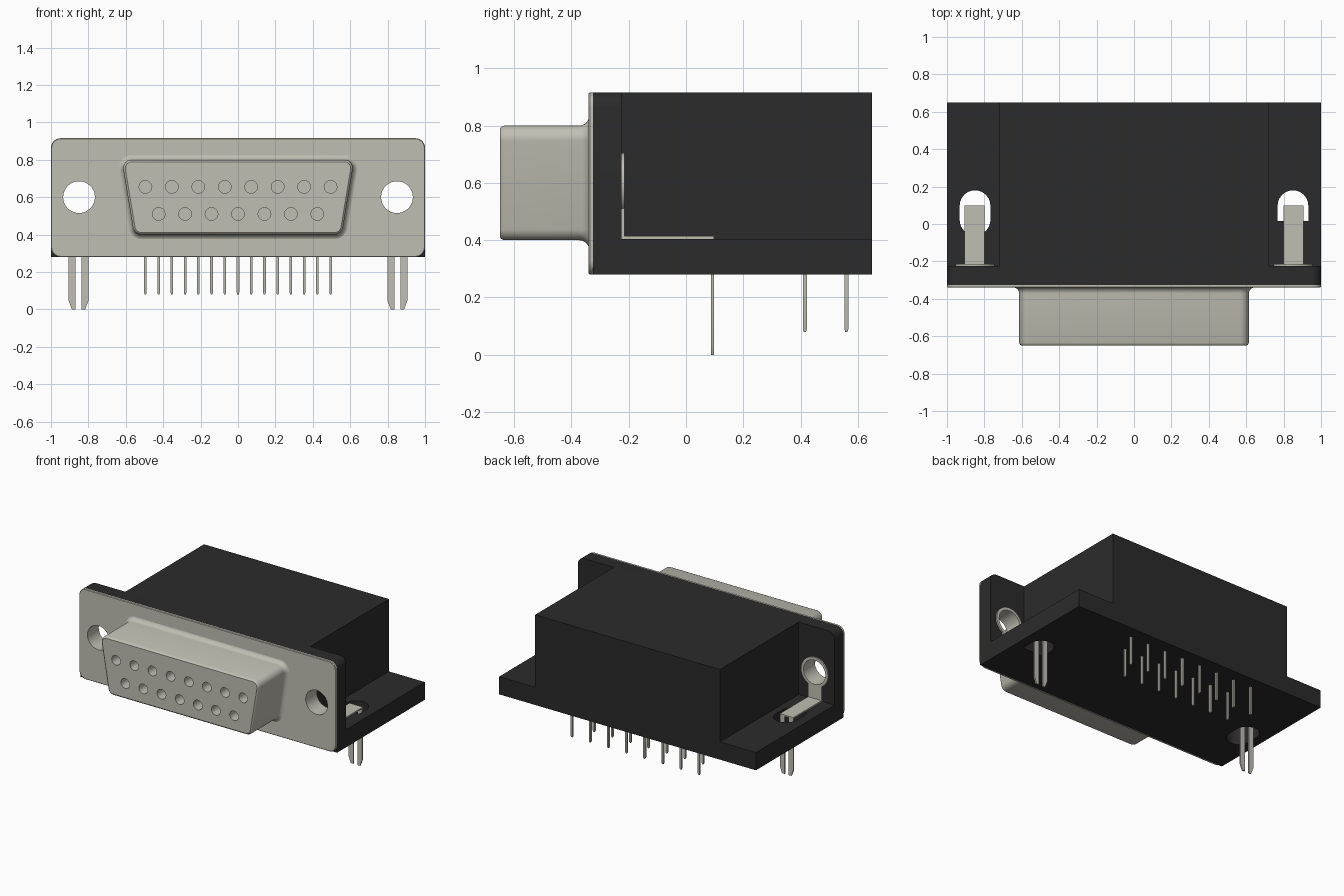
import bpy, bmesh, math
from mathutils import Vector

if "Cube" in bpy.data.objects:
    bpy.data.objects.remove(bpy.data.objects["Cube"])


def material(name, rgb):
    m = bpy.data.materials.new(name)
    m.use_nodes = True
    color = (*rgb, 1)
    m.diffuse_color = color
    bsdf = m.node_tree.nodes["Principled BSDF"]
    bsdf.inputs["Base Color"].default_value = color
    bsdf.inputs["Roughness"].default_value = 0.6
    return m


METAL = material("warm grey metal", (0.53, 0.52, 0.45))
BLACK = material("black plastic", (0.024, 0.024, 0.024))


def loft(name, rings, mat, closed=False):
    """Skin matching rings of points; cap the ends unless closed."""
    bm = bmesh.new()
    vs = [[bm.verts.new(p) for p in ring] for ring in rings]
    n = len(vs[0])
    for k in range(len(vs) if closed else len(vs) - 1):
        a, b = vs[k], vs[(k + 1) % len(vs)]
        for i in range(n):
            j = (i + 1) % n
            bm.faces.new((a[i], a[j], b[j], b[i]))
    if not closed:
        bm.faces.new(vs[0])
        bm.faces.new(vs[-1])
    bmesh.ops.recalc_face_normals(bm, faces=bm.faces)
    mesh = bpy.data.meshes.new(name)
    bm.to_mesh(mesh)
    bm.free()
    mesh.materials.append(mat)
    ob = bpy.data.objects.new(name, mesh)
    bpy.context.collection.objects.link(ob)
    return ob


def in_xz(pts, y):
    return [(p[0], y, p[1]) for p in pts]


def in_xy(pts, z):
    return [(p[0], p[1], z) for p in pts]


def rect(x0, x1, y0, y1):
    return [(x0, y0), (x1, y0), (x1, y1), (x0, y1)]


def circle(x, y, r, n=32):
    return [(x + r * math.cos(math.tau * i / n), y + r * math.sin(math.tau * i / n))
            for i in range(n)]


def rounded(corners, radii, grow=0.0, steps=7):
    """Polygon with rounded corners, optionally offset outwards."""
    pts = []
    for i, c in enumerate(corners):
        p = Vector(c)
        a = (Vector(corners[i - 1]) - p).normalized()
        b = (Vector(corners[(i + 1) % len(corners)]) - p).normalized()
        half = a.angle(b) / 2
        bis = (a + b).normalized()
        p = p - bis * grow / math.sin(half)
        r = radii[i] + grow
        if radii[i] == 0:
            pts.append(p)
            continue
        centre = p + bis * r / math.sin(half)
        t = r / math.tan(half)
        v0, v1 = p + a * t - centre, p + b * t - centre
        for k in range(steps):
            pts.append(centre + v0.lerp(v1, k / (steps - 1)).normalized() * r)
    return pts


def box(name, x, y, z, mat):
    base = rect(min(x), max(x), *y)
    return loft(name, [in_xy(base, z[0]), in_xy(base, z[1])], mat)


def cut(ob, cutter):
    cutter.hide_render = True
    mod = ob.modifiers.new("cut", "BOOLEAN")
    mod.operation, mod.solver, mod.object = "DIFFERENCE", "EXACT", cutter
    bpy.context.view_layer.objects.active = ob
    bpy.ops.object.modifier_apply(modifier=mod.name)
    bpy.data.objects.remove(cutter)


def drill_y(ob, x, z, r, y0, y1, n=32):
    c = circle(x, z, r, n)
    cut(ob, loft("cutter", [in_xz(c, y0), in_xz(c, y1)], ob.data.materials[0]))


HOLE_X, HOLE_Z = 0.85, 0.6
BOTTOM, SHELF, TOP = 0.28, 0.405, 0.915

# Black housing: upright plate, base shelf and central block
plate_shape = rounded(rect(-1, 1, BOTTOM, TOP), [0, 0, 0.05, 0.05])
plate = loft("housing_front_plate", [in_xz(plate_shape, -0.325), in_xz(plate_shape, -0.225)], BLACK)
base = box("housing_base", (-1, 1), (-0.225, 0.65), (BOTTOM, SHELF), BLACK)
box("housing_block", (-0.72, 0.72), (-0.225, 0.65), (SHELF, TOP), BLACK)

# Metal flange
flange_shape = rounded(rect(-1, 1, BOTTOM, TOP), [0.05] * 4)
flange_edge = rounded(rect(-1, 1, BOTTOM, TOP), [0.05] * 4, -0.004)
flange = loft("flange", [in_xz(flange_edge, -0.34), in_xz(flange_shape, -0.336),
                         in_xz(flange_shape, -0.325)], METAL)

for s in (-1, 1):
    x = s * HOLE_X
    drill_y(flange, x, HOLE_Z, 0.085, -0.4, -0.3)
    drill_y(plate, x, HOLE_Z, 0.095, -0.4, -0.2)

    # Slot through the base, one of them with a square front end
    front, r_front = (-0.06, 0.08) if s < 0 else (0.015, 0)
    slot = rounded(rect(x - 0.082, x + 0.082, front, 0.18),
                   [r_front, r_front, 0.081, 0.081])
    cut(base, loft("cutter", [in_xy(slot, 0.2), in_xy(slot, 0.5)], BLACK))

# D-shaped shell: flared root, straight wall, softened front edge
trapezoid = [(-0.555, 0.4), (0.555, 0.4), (0.622, 0.8), (-0.622, 0.8)]
sections = [(0.035 * (1 - math.sin(a)), -0.338 - 0.035 * (1 - math.cos(a)))
            for a in [math.pi / 2 * k / 6 for k in range(7)]]
sections += [(0, -0.635), (-0.004, -0.645), (-0.011, -0.65)]
shell = loft("connector_shell",
             [in_xz(rounded(trapezoid, [0.045] * 4, g), y) for g, y in sections], METAL)

# Contact sockets in the face and solder pins below
PITCH = 0.1414
for count, socket_z, pin_y in ((8, 0.655, 0.56), (7, 0.51, 0.415)):
    for i in range(count):
        x = (i - (count - 1) / 2) * PITCH
        drill_y(shell, x, socket_z, 0.034, -0.7, -0.5, 20)
        rings = [in_xy(rect(x - w, x + w, pin_y - w, pin_y + w), z)
                 for w, z in ((0.007, BOTTOM + 0.02), (0.007, 0.09), (0.004, 0.08))]
        loft("solder_pin", rings, METAL)

# Board lock on each side: eyelet, bent strap and two pointed legs
for s, side in ((-1, "right"), (1, "left")):
    profile = [(0.085, -0.325), (0.085, -0.215), (0.105, -0.215),
               (0.105, -0.225), (0.095, -0.225), (0.095, -0.325)]
    loft(side + "_eyelet", [in_xz(circle(s * HOLE_X, HOLE_Z, r), y) for r, y in profile],
         METAL, closed=True)
    strap_x = (s * 0.8, s * 0.905)
    box(side + "_strap_upright", strap_x, (-0.225, -0.215), (SHELF, 0.515), METAL)
    box(side + "_strap", strap_x, (-0.225, 0.098), (SHELF, SHELF + 0.01), METAL)
    for outer, inner in ((0.905, 0.868), (0.8, 0.837)):
        tip = outer + (inner - outer) * 0.45
        leg = [(s * outer, SHELF), (s * inner, SHELF), (s * inner, 0),
               (s * tip, 0), (s * outer, 0.045)]
        loft(side + "_lock_leg", [in_xz(leg, 0.088), in_xz(leg, 0.098)], METAL)

# Smooth the curved parts, keep edges crisp
bpy.ops.object.select_all(action="DESELECT")
for ob in bpy.context.collection.objects:
    if ob.type == "MESH":
        ob.select_set(True)
        bpy.context.view_layer.objects.active = ob
bpy.ops.object.shade_smooth_by_angle(angle=math.radians(35))
